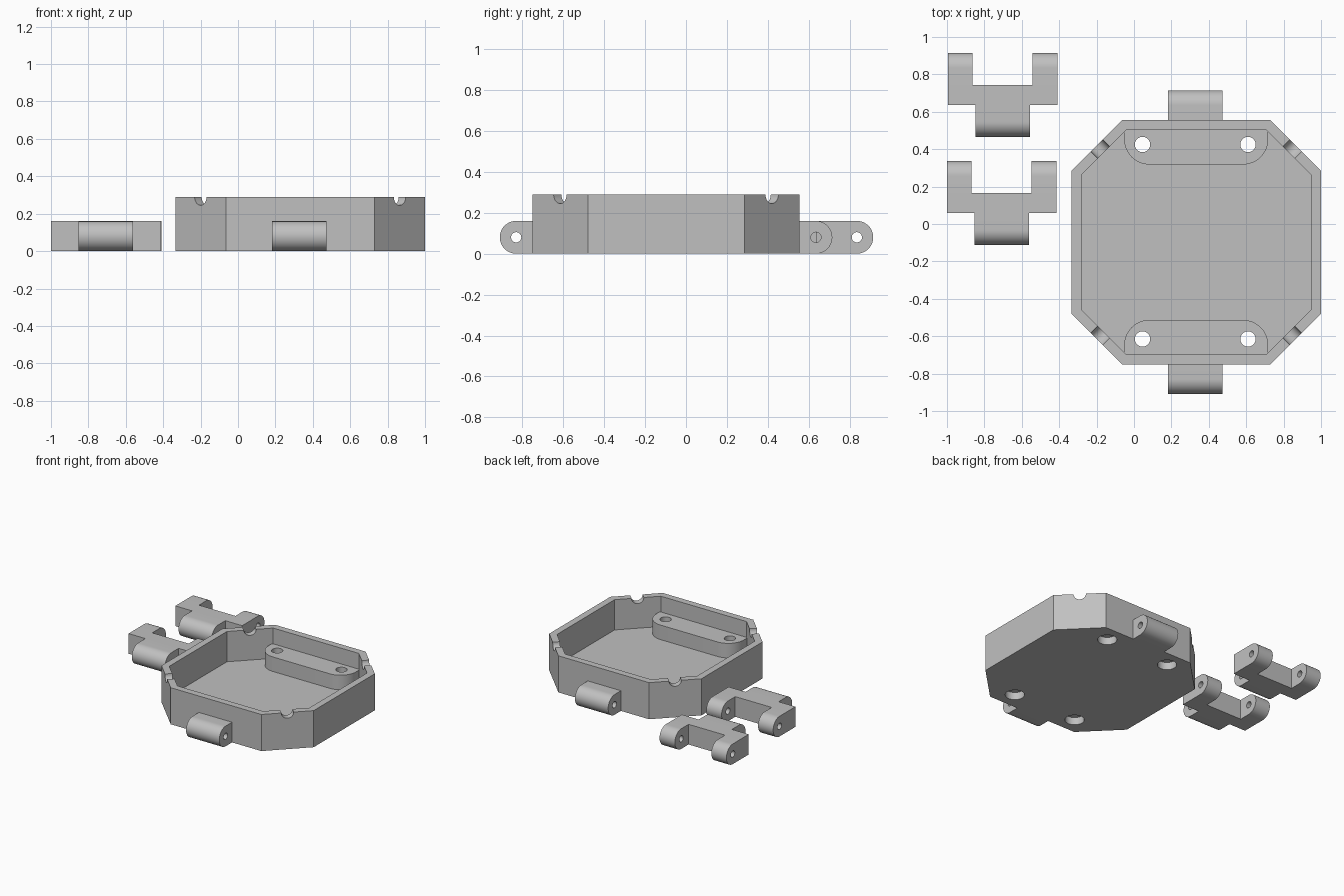
import bpy, bmesh, math
from mathutils import Vector, Matrix

if "Cube" in bpy.data.objects:
    bpy.data.objects.remove(bpy.data.objects["Cube"])

grey = bpy.data.materials.new("light_grey")
grey.diffuse_color = (0.53, 0.53, 0.53, 1)
grey.use_nodes = True
grey.node_tree.nodes["Principled BSDF"].inputs["Base Color"].default_value = grey.diffuse_color

CX, CY = 0.3325, -0.0975      # centre of the tray
HX, HY, CUT, H = 0.6675, 0.6525, 0.27, 0.29
R = 0.08                      # hinge barrel radius


def prism(name, pts, push):
    """Solid made by pushing a planar outline along a vector."""
    bm = bmesh.new()
    face = bm.faces.new([bm.verts.new(p) for p in pts])
    ext = bmesh.ops.extrude_face_region(bm, geom=[face])
    bmesh.ops.translate(bm, vec=Vector(push),
                        verts=[v for v in ext["geom"] if isinstance(v, bmesh.types.BMVert)])
    bmesh.ops.recalc_face_normals(bm, faces=bm.faces)
    me = bpy.data.meshes.new(name)
    bm.to_mesh(me)
    bm.free()
    me.materials.append(grey)
    ob = bpy.data.objects.new(name, me)
    bpy.context.collection.objects.link(ob)
    return ob


def rod(centre, direction, r, length, n=32):
    """Cylinder used as a cutter."""
    q = Vector(direction).to_track_quat('Z', 'Y').to_matrix()
    d = Vector(direction).normalized()
    c = Vector(centre) - d * length / 2
    ring = [c + q @ Vector((r * math.cos(a), r * math.sin(a), 0))
            for a in (2 * math.pi * i / n for i in range(n))]
    return prism("cutter", ring, d * length)


def combine(ob, others, op):
    """Boolean other solids into ob and discard them."""
    for o in others:
        m = ob.modifiers.new("bool", 'BOOLEAN')
        m.operation, m.solver, m.object = op, 'EXACT', o
        bpy.context.view_layer.objects.active = ob
        bpy.ops.object.modifier_apply(modifier=m.name)
        bpy.data.objects.remove(o)


def smooth(ob):
    bpy.ops.object.select_all(action='DESELECT')
    ob.select_set(True)
    bpy.context.view_layer.objects.active = ob
    bpy.ops.object.shade_smooth_by_angle(angle=math.radians(30))


def box(name, x0, x1, y0, y1, z0, z1):
    return prism(name, [(x0, y0, z0), (x1, y0, z0), (x1, y1, z0), (x0, y1, z0)], (0, 0, z1 - z0))


def knuckle(name, x0, x1, y_flat, y_tip):
    """Bar with a rounded tip, lying along x."""
    s = 1 if y_tip > y_flat else -1
    yc = y_tip - s * R
    pts = [(x0, y_flat, 2 * R), (x0, y_flat, 0)]
    for i in range(25):
        a = -math.pi / 2 + math.pi * i / 24
        pts.append((x0, yc + s * R * math.cos(a), R + R * math.sin(a)))
    return prism(name, pts, (x1 - x0, 0, 0))


def octagon(t, z):
    """Cut-corner rectangle, inset by t."""
    a, b, k = HX - t, HY - t, CUT - t * (2 - math.sqrt(2))
    xy = [(a, b - k), (a - k, b), (k - a, b), (-a, b - k),
          (-a, k - b), (k - a, -b), (a - k, -b), (a, k - b)]
    return [(CX + x, CY + y, z) for x, y in xy]


# Tray shell
tray = prism("tray", octagon(0, 0), (0, 0, H))
combine(tray, [prism("cutter", octagon(0.053, 0.05), (0, 0, 0.4))], 'DIFFERENCE')

# Screw blocks along the front and back walls
for s in (-1, 1):
    wall, inner, r = HY - 0.03, HY - 0.237, 0.135
    pts = [(0.385, wall), (-0.385, wall)]
    for x, start in ((-0.25, math.pi), (0.25, 1.5 * math.pi)):
        for i in range(13):
            a = start + math.pi / 2 * i / 12
            pts.append((x + r * math.cos(a), inner + r + r * math.sin(a)))
    block = prism("screw_block", [(CX + x, CY + s * y, 0.03) for x, y in pts], (0, 0, 0.135))
    # Keep the block's outer corners inside the cut-corner walls
    keep = prism("keep", octagon(0.02, 0.01), (0, 0, 0.25))
    combine(block, [keep], 'INTERSECT')
    combine(tray, [block], 'UNION')

# Screw holes with counterbores underneath
cutters = []
for sx in (-1, 1):
    for y in (-0.615, 0.425):
        x = CX - 0.005 + sx * 0.282
        cutters += [rod((x, y, 0.1), (0, 0, 1), 0.041, 0.5),
                    rod((x, y, 0), (0, 0, 1), 0.07, 0.12)]
# Half-round notches in the diagonal walls
for sx in (-1, 1):
    for sy in (-1, 1):
        cutters.append(rod((CX + sx * (HX - CUT / 2), CY + sy * (HY - CUT / 2), H),
                           (sx, sy, 0), 0.045, 0.3))
combine(tray, cutters, 'DIFFERENCE')
smooth(tray)

# Hinge barrels on the tray
for name, s in (("front_hinge", -1), ("back_hinge", 1)):
    wall = CY + s * HY
    tip = wall + s * 0.16
    hinge = knuckle(name, 0.182, 0.473, wall, tip)
    combine(hinge, [rod((0.33, tip - s * R, R), (1, 0, 0), 0.025, 0.6)], 'DIFFERENCE')
    smooth(hinge)


# Loose links: a crossbar, two arms and a centre barrel
def link(name, x, y):
    ob = box(name, x, x + 0.586, y, y + 0.108, 0, 2 * R)
    combine(ob, [knuckle("arm", x, x + 0.132, y, y + 0.279),
                 knuckle("arm", x + 0.452, x + 0.586, y, y + 0.279),
                 knuckle("barrel", x + 0.147, x + 0.438, y + 0.05, y - 0.17)], 'UNION')
    combine(ob, [rod((x + 0.29, y + 0.279 - R, R), (1, 0, 0), 0.025, 0.9),
                 rod((x + 0.29, y - 0.17 + R, R), (1, 0, 0), 0.025, 0.9)], 'DIFFERENCE')
    smooth(ob)


link("back_link", -0.995, 0.636)
link("front_link", -1.0, 0.058)
